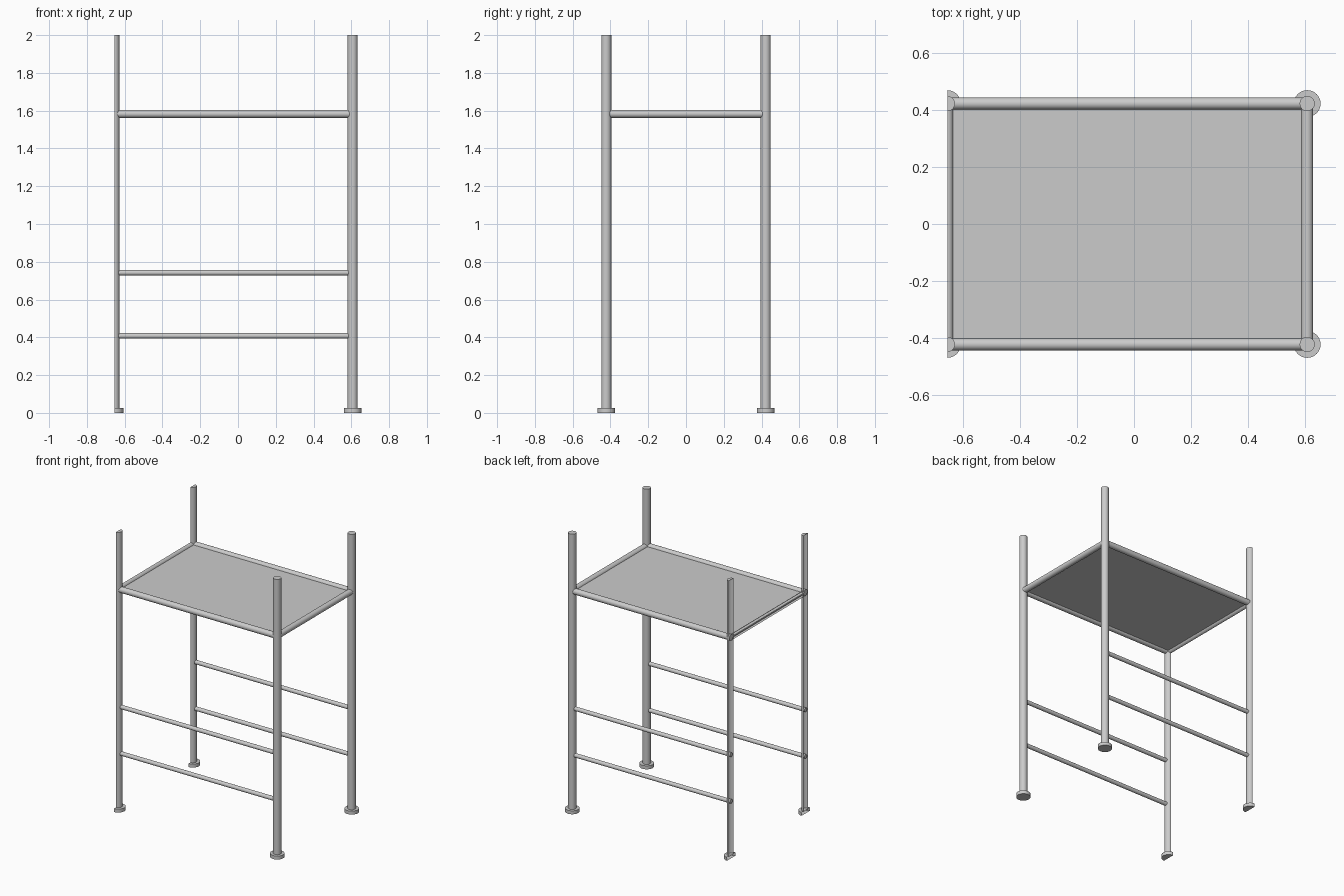
import bpy, bmesh, math
from mathutils import Vector

if "Cube" in bpy.data.objects:
    bpy.data.objects.remove(bpy.data.objects["Cube"])

X_CUT, X_POST, Y_POST = -0.654, 0.607, 0.422


def slice_left(ob):
    """Trim the mesh at the open left end of the bay."""
    bm = bmesh.new()
    bm.from_mesh(ob.data)
    bmesh.ops.bisect_plane(bm, geom=bm.verts[:] + bm.edges[:] + bm.faces[:],
                           dist=1e-5, plane_co=(X_CUT, 0, 0),
                           plane_no=(-1, 0, 0), clear_outer=True)
    bm.to_mesh(ob.data)
    bm.free()


def tube(name, a, b, r, sides=32):
    """Capped round bar running from a to b."""
    a, b = Vector(a), Vector(b)
    bpy.ops.mesh.primitive_cylinder_add(
        vertices=sides, radius=r, depth=(b - a).length, location=(a + b) / 2,
        rotation=(b - a).to_track_quat('Z', 'Y').to_euler())
    ob = bpy.context.object
    ob.name = name
    bpy.ops.object.transform_apply(location=True, rotation=True, scale=True)
    slice_left(ob)
    bpy.ops.object.shade_smooth_by_angle(angle=math.radians(35))
    return ob


for side, y in (("front", -Y_POST), ("back", Y_POST)):
    # Posts and round feet; the left pair is cut in half lengthways
    for end, x in (("left", X_CUT), ("right", X_POST)):
        tube(f"{side}_{end}_post", (x, y, 0.02), (x, y, 2.0), 0.0265)
        tube(f"{side}_{end}_foot", (x, y, 0), (x, y, 0.025), 0.047)
    # Long rails: deck frame and two thinner rungs
    tube(f"{side}_deck_rail", (X_CUT, y, 1.583), (X_POST, y, 1.583), 0.021)
    for label, z in (("upper", 0.742), ("lower", 0.408)):
        tube(f"{side}_{label}_rung", (X_CUT, y, z), (X_POST, y, z), 0.0145)

# Short deck rails
for end, x in (("left", X_CUT), ("right", X_POST)):
    tube(f"{end}_deck_rail", (x, -Y_POST, 1.583), (x, Y_POST, 1.583), 0.021)

# Deck sheet set between the rails
bpy.ops.mesh.primitive_cube_add(size=1, location=((X_CUT + X_POST) / 2, 0, 1.583))
deck = bpy.context.object
deck.name = "deck"
deck.scale = (X_POST - X_CUT, 2 * Y_POST, 0.01)
bpy.ops.object.transform_apply(location=False, rotation=False, scale=True)
